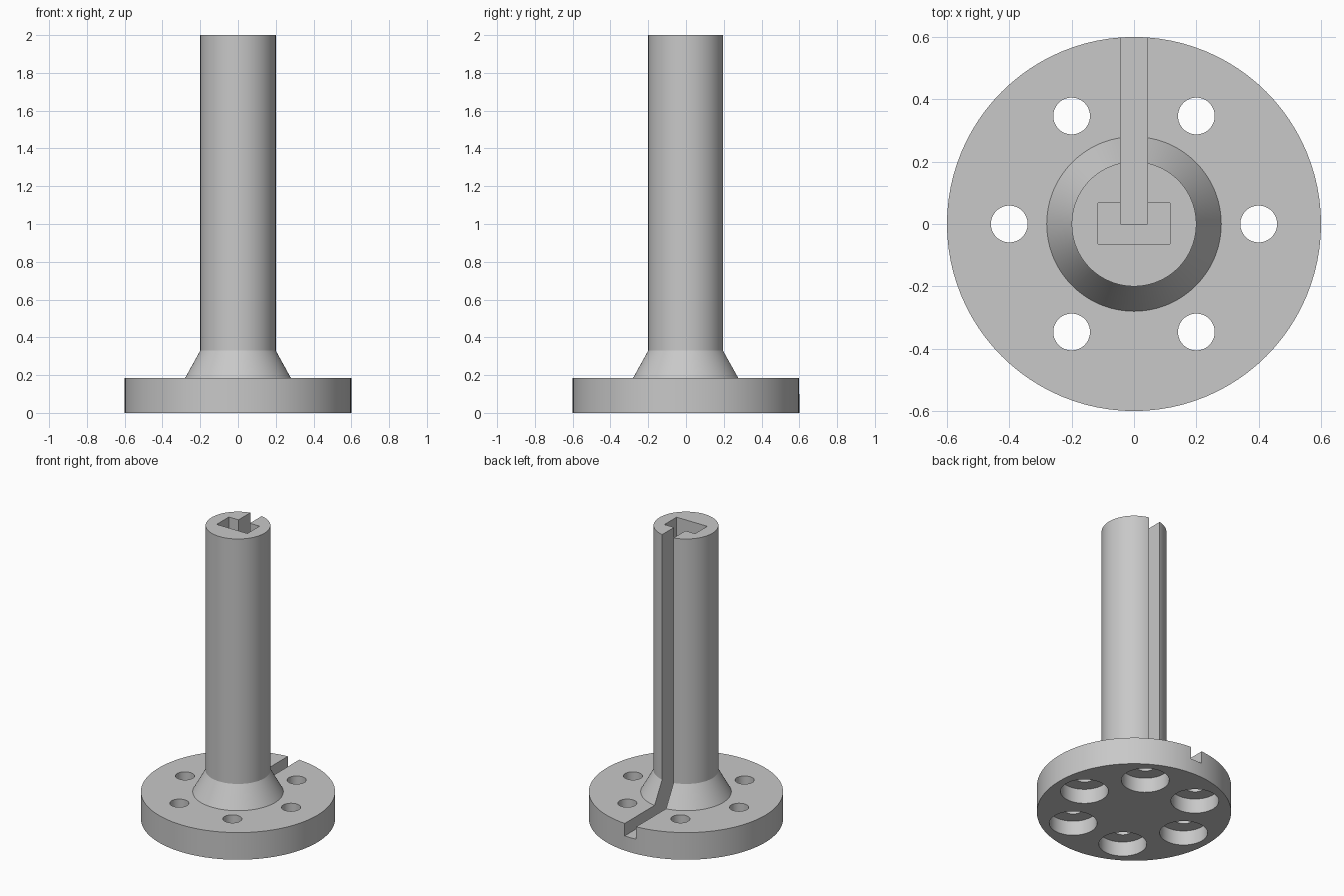
import bpy, bmesh, math
from mathutils import Matrix, Vector

cube = bpy.data.objects.get("Cube")
if cube:
    bpy.data.objects.remove(cube, do_unlink=True)

SEGMENTS = 96
FLANGE_TOP, FLOOR = 0.185, 0.1

grey = bpy.data.materials.new("plain_grey")
grey.use_nodes = True
grey.diffuse_color = (0.58, 0.58, 0.58, 1)
grey.node_tree.nodes["Principled BSDF"].inputs["Base Color"].default_value = grey.diffuse_color


def make_object(name, bm):
    bmesh.ops.recalc_face_normals(bm, faces=bm.faces)
    mesh = bpy.data.meshes.new(name)
    bm.to_mesh(mesh)
    bm.free()
    mesh.materials.append(grey)
    obj = bpy.data.objects.new(name, mesh)
    bpy.context.collection.objects.link(obj)
    return obj


def lathe(name, profile):
    """Revolve a profile of (radius, height) points about z."""
    bm = bmesh.new()
    verts = [bm.verts.new((r, 0, z)) for r, z in profile]
    edges = [bm.edges.new(pair) for pair in zip(verts, verts[1:])]
    bmesh.ops.spin(bm, geom=verts + edges, cent=(0, 0, 0), axis=(0, 0, 1),
                   angle=math.tau, steps=SEGMENTS, use_duplicate=False)
    bmesh.ops.remove_doubles(bm, verts=bm.verts, dist=0.0001)
    # Close both ends with flat discs
    bmesh.ops.holes_fill(bm, edges=[e for e in bm.edges if e.is_boundary], sides=0)
    return make_object(name, bm)


def cylinder(name, radius, x, y, low, high):
    bm = bmesh.new()
    bmesh.ops.create_cone(bm, cap_ends=True, segments=48, radius1=radius, radius2=radius,
                          depth=high - low,
                          matrix=Matrix.Translation((x, y, (low + high) / 2)))
    return make_object(name, bm)


def box(name, low, high):
    low, high = Vector(low), Vector(high)
    bm = bmesh.new()
    bmesh.ops.create_cube(bm, size=1, matrix=Matrix.Translation((low + high) / 2)
                          @ Matrix.Diagonal((*(high - low), 1)))
    return make_object(name, bm)


def cut(target, cutter):
    cutter.hide_render = True
    mod = target.modifiers.new("cut", "BOOLEAN")
    mod.operation, mod.solver, mod.object = "DIFFERENCE", "EXACT", cutter
    bpy.context.view_layer.objects.active = target
    bpy.ops.object.modifier_apply(modifier=mod.name)
    bpy.data.objects.remove(cutter, do_unlink=True)


# Flange, conical neck and post in one turned body
body = lathe("flanged_post", [(0.6, 0), (0.6, FLANGE_TOP), (0.28, FLANGE_TOP),
                              (0.2, 0.33), (0.2, 2)])

# Six bolt holes with wide recesses on the underside
for i in range(6):
    angle = math.radians(60 * i)
    x, y = 0.4 * math.cos(angle), 0.4 * math.sin(angle)
    cut(body, cylinder("recess_cutter", 0.148, x, y, -0.1, 0.1))
    cut(body, cylinder("hole_cutter", 0.059, x, y, -0.1, 0.3))

# Groove down the back of the post and across the flange
cut(body, box("groove_cutter", (-0.043, 0, FLOOR), (0.043, 0.7, 2.1)))

# Rectangular pocket in the top of the post
cut(body, box("pocket_cutter", (-0.116, -0.064, 1.85), (0.116, 0.067, 2.1)))

# Smooth round walls, crisp edges
bpy.ops.object.select_all(action="DESELECT")
body.select_set(True)
bpy.context.view_layer.objects.active = body
bpy.ops.object.shade_smooth_by_angle(angle=math.radians(25))
